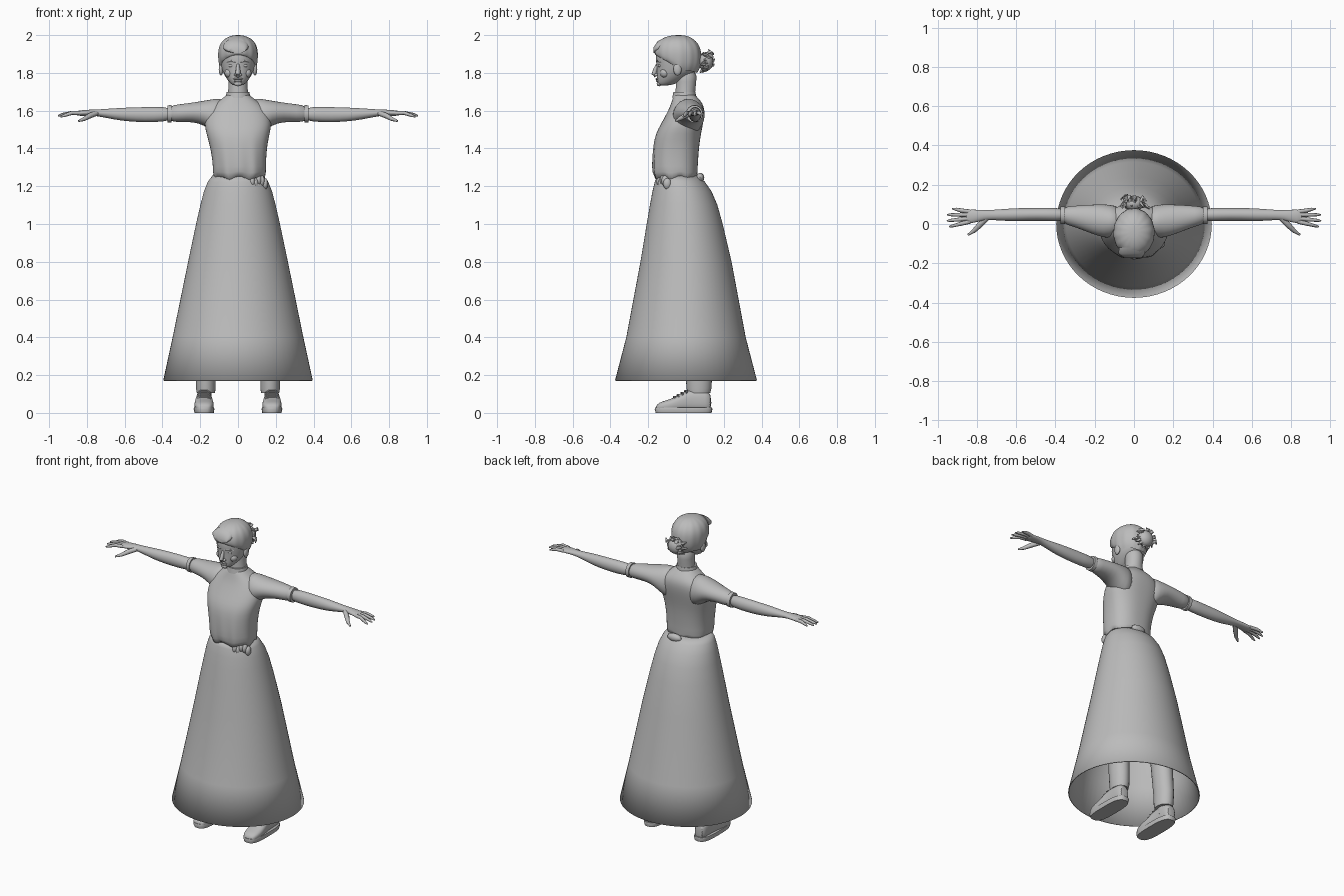
import bpy, bmesh, math, random
from mathutils import Vector

random.seed(4)
TAU = math.tau
grey = bpy.data.materials.new("plain grey")
grey.diffuse_color = (0.5, 0.5, 0.5, 1)


def finish(name, bm, angle=50, subsurf=0, solid=0):
    bmesh.ops.recalc_face_normals(bm, faces=bm.faces)
    me = bpy.data.meshes.new(name)
    bm.to_mesh(me)
    bm.free()
    ob = bpy.data.objects.new(name, me)
    bpy.context.collection.objects.link(ob)
    me.materials.append(grey)
    if solid:
        m = ob.modifiers.new("thickness", "SOLIDIFY")
        m.thickness = solid
    if subsurf:
        m = ob.modifiers.new("smooth", "SUBSURF")
        m.levels = m.render_levels = subsurf
    bpy.ops.object.select_all(action='DESELECT')
    bpy.context.view_layer.objects.active = ob
    ob.select_set(True)
    bpy.ops.object.shade_smooth_by_angle(angle=math.radians(angle))
    return ob


def loft(name, axis, rings, n=24, power=2.0, caps=(True, True), side=1, warp=None, **kw):
    """Rings (t, u0, u1, v0, v1) along an axis, joined; side=-1 mirrors in x."""
    bm = bmesh.new()
    loops = []
    for i, (t, u0, u1, v0, v1) in enumerate(rings):
        loop = []
        for k in range(n):
            a = TAU * k / n
            c, s = math.cos(a), math.sin(a)
            u = (u0 + u1) / 2 + (u1 - u0) / 2 * math.copysign(abs(c) ** (2 / power), c)
            v = (v0 + v1) / 2 + (v1 - v0) / 2 * math.copysign(abs(s) ** (2 / power), s)
            p = Vector({'x': (t, u, v), 'y': (u, t, v), 'z': (u, v, t)}[axis])
            if warp:
                p = warp(i, a, p)
            loop.append(bm.verts.new((p.x * side, p.y, p.z)))
        loops.append(loop)
    for lo, hi in zip(loops, loops[1:]):
        for k in range(n):
            bm.faces.new((lo[k], lo[(k + 1) % n], hi[(k + 1) % n], hi[k]))
    for use, loop in zip(caps, (loops[0], loops[-1])):
        if use:
            bm.faces.new(loop)
    return finish(name, bm, **kw)


def ball(name, pos, size, segs=16):
    bm = bmesh.new()
    bmesh.ops.create_uvsphere(bm, u_segments=segs, v_segments=segs // 2 + 2, radius=1)
    bmesh.ops.scale(bm, vec=size, verts=bm.verts)
    bmesh.ops.translate(bm, vec=pos, verts=bm.verts)
    return finish(name, bm)


def tube(name, pts, side=1, n=8):
    """Tapered tube through points (x, y, z, radius) with closed ends."""
    bm = bmesh.new()
    P = [Vector((p[0] * side, p[1], p[2])) for p in pts]
    loops = []
    for i, p in enumerate(P):
        d = (P[min(i + 1, len(P) - 1)] - P[max(i - 1, 0)]).normalized()
        ref = Vector((0, 0, 1)) if abs(d.z) < 0.9 else Vector((1, 0, 0))
        e = d.cross(ref).normalized()
        f = d.cross(e)
        loops.append([bm.verts.new(p + pts[i][3] * (e * math.cos(TAU * k / n) + f * math.sin(TAU * k / n)))
                      for k in range(n)])
    for lo, hi in zip(loops, loops[1:]):
        for k in range(n):
            bm.faces.new((lo[k], lo[(k + 1) % n], hi[(k + 1) % n], hi[k]))
    bm.faces.new(loops[0])
    bm.faces.new(loops[-1])
    return finish(name, bm)


# long open skirt
loft("skirt", 'z', [(0.17, -.39, .39, -.37, .37), (0.4, -.34, .34, -.31, .31), (0.8, -.258, .258, -.235, .235),
                    (1.0, -.216, .216, -.202, .188), (1.1, -.193, .193, -.185, .16), (1.17, -.175, .175, -.172, .13),
                    (1.22, -.155, .155, -.16, .095), (1.26, -.125, .125, -.145, .05)],
     n=64, caps=(False, False), solid=-.006)


# blouse with a ragged hem and soft folds towards the waist
def folds(i, a, p):
    if i < 4:
        p.y -= .007 * math.sin(5 * p.x / .06 + i * .4) * max(0, -math.sin(a)) * (1 - i / 4)
    if i == 0:
        p.z += .018 * math.sin(7 * a) + .01 * math.sin(11 * a)
    return p


loft("blouse", 'z', [(1.225, -.128, .145, -.165, .065), (1.27, -.132, .148, -.178, .06),
                     (1.34, -.135, .148, -.178, .064), (1.42, -.15, .155, -.172, .07), (1.48, -.168, .168, -.16, .08),
                     (1.53, -.178, .178, -.132, .09), (1.58, -.17, .17, -.105, .098), (1.62, -.145, .145, -.085, .096),
                     (1.65, -.105, .105, -.075, .08), (1.675, -.068, .068, -.067, .055), (1.69, -.058, .058, -.063, .045)],
     n=48, power=2.4, warp=folds, subsurf=1)
loft("collar", 'z', [(1.668, -.066, .066, -.072, .054), (1.70, -.06, .06, -.067, .05)], n=32)
for i in range(5):
    ball("waist_gather", (.075 + .017 * i, -.135 + .009 * i, 1.225 - .012 * math.sin(i * 2)), (.016, .022, .03), 10)
ball("back_gather", (.03, .075, 1.245), (.05, .022, .025), 12)

# sleeves, arms, hands, legs and shoes for both sides
for s, word in ((-1, "right"), (1, "left")):
    loft(word + "_sleeve", 'x', [(.06, -.06, .09, 1.45, 1.672), (.13, -.075, .1, 1.48, 1.662), (.18, -.062, .1, 1.525, 1.653),
                                 (.24, -.04, .098, 1.54, 1.643), (.31, -.012, .092, 1.54, 1.634), (.37, .002, .088, 1.54, 1.626)],
         side=s, subsurf=1)
    loft(word + "_sleeve_hem", 'x', [(.352, -.001, .09, 1.537, 1.63), (.374, .0, .089, 1.537, 1.628)], side=s)
    loft(word + "_arm", 'x', [(.34, .01, .083, 1.545, 1.62), (.45, .016, .082, 1.538, 1.62), (.54, .016, .082, 1.54, 1.618),
                              (.62, .014, .08, 1.547, 1.615), (.69, .018, .074, 1.56, 1.61), (.75, .022, .07, 1.572, 1.606),
                              (.78, .015, .072, 1.573, 1.606), (.83, .002, .074, 1.572, 1.602), (.86, .004, .072, 1.574, 1.598)],
         side=s, subsurf=1)
    for y0, y1, x1, z1 in ((.063, .078, .925, 1.576), (.047, .047, .95, 1.574), (.029, .016, .952, 1.572), (.012, -.014, .94, 1.568)):
        tube(word + "_finger", [(.835, y0, 1.587, .011), (.88, y0 * .6 + y1 * .4, 1.588, .0105),
                                (x1 - .02, y0 * .2 + y1 * .8, z1 + .006, .008), (x1, y1, z1, .004)], s)
    tube(word + "_thumb", [(.745, .035, 1.588, .014), (.785, -.005, 1.573, .015), (.815, -.035, 1.556, .011),
                           (.845, -.055, 1.545, .005)], s)
    # trouser legs reaching up under the skirt
    loft(word + "_trouser_leg", 'z', [(.105, .122, .218, .008, .128), (.13, .118, .222, .003, .135), (.2, .118, .224, -.002, .138),
                                      (.45, .105, .225, -.02, .125), (.6, .085, .215, -.05, .1), (.9, .03, .19, -.1, .09),
                                      (1.15, .0, .15, -.13, .08)], side=s)
    loft(word + "_ankle", 'z', [(.06, .14, .2, .02, .11), (.14, .14, .2, .02, .11)], n=16, side=s)
    loft(word + "_shoe", 'y', [(-.16, .155, .205, .008, .035), (-.145, .138, .222, .008, .055), (-.1, .126, .233, .008, .068),
                               (-.05, .13, .23, .008, .085), (0, .137, .223, .008, .118), (.05, .14, .22, .008, .125),
                               (.105, .14, .22, .008, .122), (.135, .15, .21, .008, .1)], power=2.6, side=s, subsurf=1)
    loft(word + "_sole", 'z', [(0, .128, .23, -.16, .135), (.02, .125, .235, -.166, .14), (.028, .127, .233, -.163, .138)],
         n=32, power=3, side=s)
    for j in range(4):
        y, z = -.065 + .02 * j, .085 + .011 * j
        tube(word + "_lace", [(.145, y, z - .012, .004), (.165, y, z, .005), (.195, y + .008, z, .005), (.215, y + .008, z - .012, .004)], s, 6)

# neck and head
loft("neck", 'z', [(1.65, -.06, .06, -.062, .05), (1.70, -.052, .052, -.056, .048), (1.75, -.05, .05, -.052, .055),
                   (1.82, -.06, .06, -.06, .06)], subsurf=1)
loft("head", 'z', [(1.733, -.024, .024, -.142, -.09), (1.742, -.037, .037, -.152, -.055), (1.765, -.058, .058, -.154, -.01),
                   (1.80, -.08, .08, -.155, .045), (1.835, -.09, .09, -.155, .066), (1.88, -.096, .096, -.162, .074),
                   (1.92, -.094, .094, -.155, .07), (1.96, -.07, .07, -.13, .04), (1.98, -.03, .03, -.08, 0)],
     n=32, subsurf=1)


# swept hair cap, low at the back and lifted over the face
def hairline(i, a, p):
    front = max(0, -math.sin(a))
    if i < 3:
        p.z += (.085 - .028 * i) * front ** .6 + .006 * math.sin(3 * a)
    p += Vector((p.x, p.y + .04, 0)) * .012 * math.sin(14 * a) * (i < 7)
    return p


loft("hair", 'z', [(1.805, -.086, .086, -.145, .058), (1.83, -.099, .099, -.16, .074), (1.87, -.105, .105, -.168, .082),
                   (1.92, -.106, .106, -.168, .08), (1.955, -.094, .094, -.157, .065), (1.98, -.073, .073, -.132, .04),
                   (1.995, -.042, .042, -.095, .01), (2.0, -.015, .015, -.06, -.02)],
     n=56, warp=hairline, caps=(False, True), subsurf=1)
loft("hair_parting", 'y', [(-.172, -.05, .04, 1.905, 1.935), (-.15, -.08, .055, 1.905, 1.968), (-.12, -.075, .055, 1.91, 1.983)],
     n=20)
ball("hair_bun", (0, .105, 1.86), (.05, .04, .05))
for i in range(22):
    a = TAU * i / 22 + random.uniform(-.1, .1)
    r, y = random.uniform(.055, .085), random.uniform(.09, .15)
    c, d = math.cos(a), math.sin(a)
    tube("loose_lock", [(.03 * c, .09, 1.86 + .03 * d, .012), (.75 * r * c, y, 1.86 + .65 * r * d, .012),
                        (r * c, y - .02, 1.86 + .8 * r * d, .004)], 1, 5)

# face
tube("nose", [(0, -.15, 1.845, .008), (0, -.163, 1.815, .012), (0, -.17, 1.795, .013), (0, -.158, 1.782, .01)])
ball("upper_lip", (0, -.152, 1.768), (.026, .009, .006))
ball("lower_lip", (0, -.15, 1.758), (.022, .01, .007))
ball("chin", (0, -.142, 1.743), (.022, .013, .014))
for s in (-1, 1):
    ball("eye", (s * .036, -.138, 1.838), (.015, .011, .009))
    tube("eyebrow", [(.014, -.154, 1.856, .004), (.036, -.149, 1.862, .006), (.06, -.128, 1.856, .003)], s, 6)
    ball("nostril", (s * .012, -.156, 1.79), (.009, .011, .008), 10)
    ball("cheek", (s * .045, -.112, 1.80), (.026, .026, .026))
    ball("ear", (s * .09, -.045, 1.82), (.012, .022, .034))
